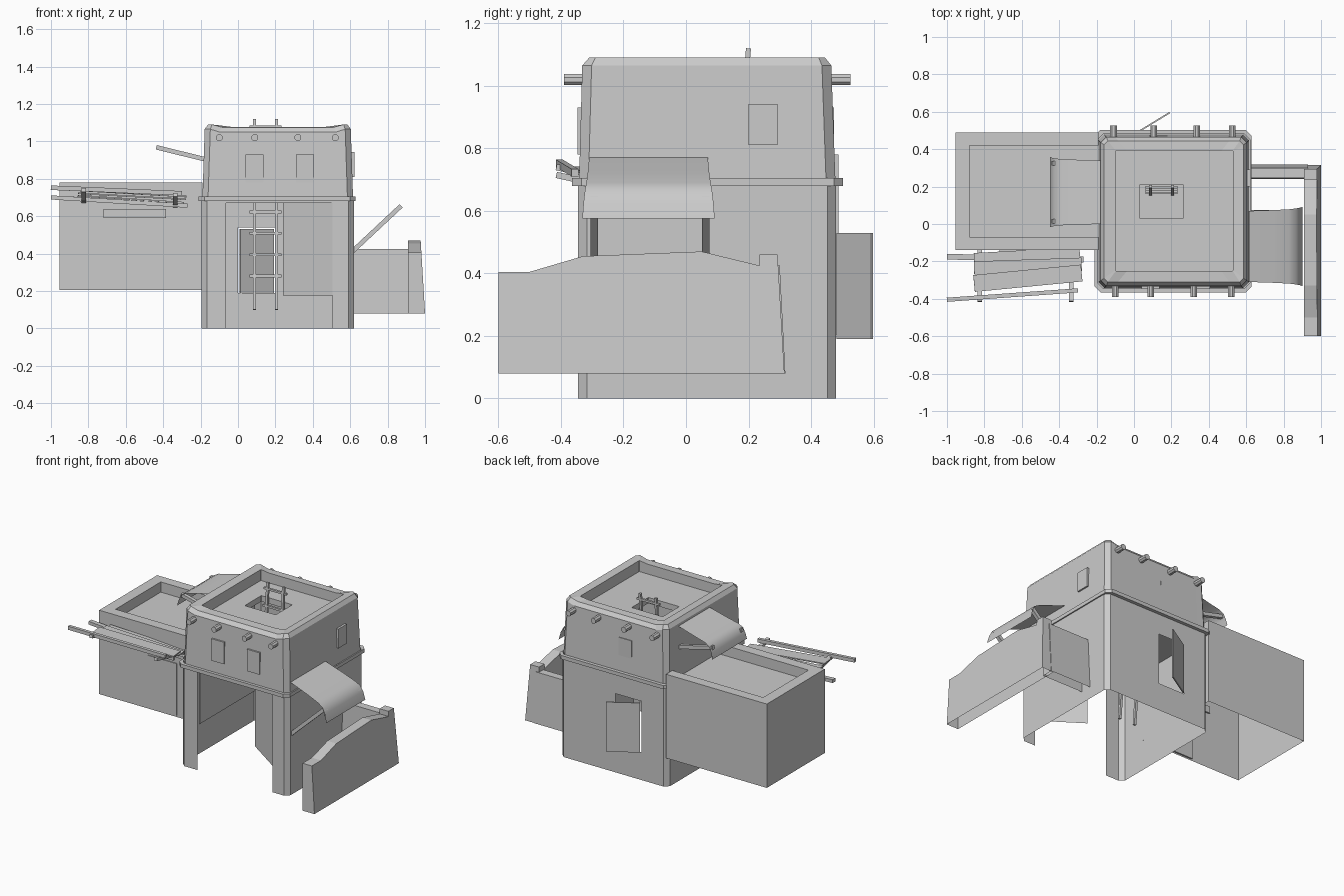
import bpy, bmesh, math
from mathutils import Vector

if "Cube" in bpy.data.objects:
    bpy.data.objects.remove(bpy.data.objects["Cube"])


def mesh(name, verts, faces):
    me = bpy.data.meshes.new(name)
    me.from_pydata([tuple(v) for v in verts], [], faces)
    bm = bmesh.new()
    bm.from_mesh(me)
    bmesh.ops.remove_doubles(bm, verts=bm.verts, dist=1e-5)
    bmesh.ops.recalc_face_normals(bm, faces=bm.faces)
    bm.to_mesh(me)
    bm.free()
    ob = bpy.data.objects.new(name, me)
    bpy.context.collection.objects.link(ob)
    return ob


def ring(x0, x1, y0, y1, z, c=0.03, sag=0.0):
    """Chamfered rectangle; front and back get two extra points that can sag."""
    a, b = x0 + 0.1 * (x1 - x0), x1 - 0.1 * (x1 - x0)
    return [(x0 + c, y0, z), (a, y0, z - sag), (b, y0, z - sag), (x1 - c, y0, z),
            (x1, y0 + c, z), (x1, y1 - c, z),
            (x1 - c, y1, z), (b, y1, z - sag), (a, y1, z - sag), (x0 + c, y1, z),
            (x0, y1 - c, z), (x0, y0 + c, z)]


def rect(x0, x1, y0, y1, z):
    return [(x0, y0, z), (x1, y0, z), (x1, y1, z), (x0, y1, z)]


def loft(name, rings, cap=False, closed=False):
    n = len(rings[0])
    verts = [v for r in rings for v in r]
    faces = []
    m = len(rings)
    for k in range(m if closed else m - 1):
        for i in range(n):
            j, l = (i + 1) % n, (k + 1) % m
            faces.append((k * n + i, k * n + j, l * n + j, l * n + i))
    if cap:
        faces.append(tuple(range((m - 1) * n, m * n)))
    return mesh(name, verts, faces)


def box(name, x0, x1, y0, y1, z0, z1):
    ob = loft(name, [rect(x0, x1, y0, y1, z0), rect(x0, x1, y0, y1, z1)], cap=True)
    bm = bmesh.new()
    bm.from_mesh(ob.data)
    bmesh.ops.holes_fill(bm, edges=bm.edges)
    bmesh.ops.recalc_face_normals(bm, faces=bm.faces)
    bm.to_mesh(ob.data)
    bm.free()
    return ob


def bar(name, p, q, w, h=None, sides=4):
    """Square or round bar between two points."""
    h = h or w
    p, q = Vector(p), Vector(q)
    d = (q - p).normalized()
    ref = Vector((0, 0, 1)) if abs(d.z) < 0.9 else Vector((0, 1, 0))
    u = d.cross(ref).normalized()
    v = u.cross(d)
    r = 0.5 / math.cos(math.pi / sides)
    offs = [u * w * r * math.cos(math.pi * (2 * i + 1) / sides) +
            v * h * r * math.sin(math.pi * (2 * i + 1) / sides) for i in range(sides)]
    verts = [p + o for o in offs] + [q + o for o in offs]
    faces = [(i, (i + 1) % sides, sides + (i + 1) % sides, sides + i) for i in range(sides)]
    faces += [tuple(range(sides)), tuple(range(sides, 2 * sides))]
    return mesh(name, verts, faces)


def sheet(name, p, q, z0, z1, hole=None):
    """Upright sheet wall from p to q, optional hole (start, end, bottom, top)."""
    p, q = Vector(p), Vector(q)
    length = (q - p).length
    cells = [(0, length, z0, z1)]
    if hole:
        a, b, c, d = hole
        cells = [(0, a, z0, z1), (b, length, z0, z1), (a, b, d, z1), (a, b, z0, c)]
    verts, faces = [], []
    for a, b, c, d in cells:
        if b - a < 1e-4 or d - c < 1e-4:
            continue
        n = len(verts)
        s, t = p.lerp(q, a / length), p.lerp(q, b / length)
        verts += [(s.x, s.y, c), (t.x, t.y, c), (t.x, t.y, d), (s.x, s.y, d)]
        faces.append((n, n + 1, n + 2, n + 3))
    return mesh(name, verts, faces)


# Lower storey: sheet walls with a wide front gate and a back hatch
X0, X1, Y0, Y1, C = -0.195, 0.62, -0.345, 0.48, 0.028
corners = [(X0 + C, Y0), (X1 - C, Y0), (X1, Y0 + C), (X1, Y1 - C),
           (X1 - C, Y1), (X0 + C, Y1), (X0, Y1 - C), (X0, Y0 + C)]
holes = {0: (0.102, 0.672, 0, 0.67), 4: (0.392, 0.592, 0.19, 0.54)}
for i in range(8):
    sheet("lower_wall", corners[i], corners[(i + 1) % 8], 0, 0.69, holes.get(i))
sheet("gate_leaf", (0.505, -0.34), (0.24, -0.16), 0.175, 0.67)
bar("back_hatch_leaf", (0.01, 0.485, 0.36), (0.19, 0.595, 0.36), 0.008, 0.34)
mesh("upper_floor", ring(X0, X1, Y0, Y1, 0.685), [tuple(range(12))])

# Cornice band between the storeys
loft("cornice", [ring(X0, X1, Y0, Y1, 0.68), ring(-0.21, 0.628, -0.365, 0.503, 0.68),
                 ring(-0.21, 0.628, -0.365, 0.503, 0.705),
                 ring(X0, X1, Y0, Y1, 0.705)], closed=True)

# Upper storey: tapered shell, sagging parapet, sunken roof and hatch
S = 0.015
loft("upper_storey", [
    ring(-0.19, 0.615, -0.342, 0.478, 0.70),
    ring(-0.178, 0.603, -0.332, 0.465, 1.065, 0.03, S),
    ring(-0.16, 0.585, -0.31, 0.445, 1.09, 0.02, S),
    ring(-0.10, 0.53, -0.25, 0.39, 1.085, 0.003, S / 2),
    ring(-0.10, 0.53, -0.25, 0.39, 1.01, 0.003),
    ring(0.03, 0.265, 0.03, 0.21, 1.01, 0.003),
    ring(0.03, 0.265, 0.03, 0.21, 0.97, 0.003)])

# Roof beam ends
for xf, xb in ((-0.1, -0.11), (0.09, 0.105), (0.32, 0.335), (0.52, 0.525)):
    bar("front_beam", (xf, -0.39, 1.02), (xf, -0.31, 1.02), 0.036, sides=8)
    bar("back_beam", (xb, 0.45, 1.02), (xb, 0.527, 1.02), 0.036, sides=8)

# Window panels
for x in (0.04, 0.31):
    box("front_window", x, x + 0.095, -0.347, -0.32, 0.78, 0.93)
box("side_window", 0.59, 0.622, 0.2, 0.292, 0.81, 0.942)
box("back_window", 0.08, 0.18, 0.45, 0.474, 0.79, 0.93)

# Ladder
def lad(x, z):
    return (x, 0.11 + 0.09 * (z - 0.1) / 1.02, z)

for x in (0.088, 0.207):
    bar("ladder_rail", lad(x, 0.1), lad(x, 1.12), 0.016)
for k in range(8):
    z = 0.28 + 0.114 * k
    bar("ladder_rung", lad(0.062, z), lad(0.232, z), 0.014)

# Left wing: open-bottomed shell with sunken roof
loft("left_wing", [rect(-0.955, -0.19, -0.14, 0.488, 0.205),
                   rect(-0.955, -0.19, -0.14, 0.488, 0.78),
                   rect(-0.88, -0.19, -0.07, 0.42, 0.78),
                   rect(-0.88, -0.19, -0.07, 0.42, 0.71)], cap=True)
box("wing_door", -0.58, -0.365, -0.146, -0.13, 0.215, 0.573)
box("wing_lintel", -0.72, -0.385, -0.15, -0.13, 0.59, 0.637)

# Timber canopy in front of the wing
bar("canopy_rail_inner", (-1.0, -0.175, 0.70), (-0.27, -0.19, 0.656), 0.03, 0.022)
bar("canopy_rail_outer", (-1.0, -0.405, 0.752), (-0.3, -0.355, 0.722), 0.022, 0.024)
for x, z in ((-0.825, 0.68), (-0.335, 0.655)):
    bar("canopy_crossbar", (x, -0.14, z), (x, -0.415, z + 0.06), 0.025, 0.02)
bar("canopy_plank", (-0.855, -0.185, 0.71), (-0.29, -0.155, 0.672), 0.06, 0.008)
bar("canopy_plank", (-0.855, -0.235, 0.722), (-0.28, -0.215, 0.69), 0.07, 0.008)
bar("canopy_plank", (-0.855, -0.318, 0.738), (-0.28, -0.262, 0.705), 0.09, 0.008)

# Cloth awnings on struts
def awning(name, profile, ya, yb, flare):
    n = len(profile)
    verts, faces = [], []
    for k, (x, z) in enumerate(profile):
        f = flare * k / (n - 1)
        verts += [(x, ya - f, z), (x, yb + f, z)]
    for k in range(n - 1):
        faces.append((2 * k, 2 * k + 1, 2 * k + 3, 2 * k + 2))
    ob = mesh(name, verts, faces)
    for p in ob.data.polygons:
        p.use_smooth = True

awning("right_awning", [(0.615, 0.77), (0.75, 0.722), (0.83, 0.69), (0.868, 0.668),
                        (0.888, 0.63), (0.902, 0.575)], -0.31, 0.07, 0.022)
awning("left_awning", [(-0.18, 1.05), (-0.31, 1.015), (-0.39, 0.995), (-0.425, 0.975),
                       (-0.44, 0.94), (-0.45, 0.90)], 0.0, 0.34, 0.018)
for y in (-0.293, 0.063):
    bar("right_strut", (0.61, y, 0.41), (0.872, y, 0.655), 0.024)
for y in (0.015, 0.325):
    bar("left_strut", (-0.18, y, 0.905), (-0.437, y, 0.968), 0.024)

# Yard wall: stepped profile with battered outer face, open underneath
prof = [(0.315, 0.08), (0.293, 0.46), (0.235, 0.46), (0.235, 0.425), (0.05, 0.47),
        (-0.33, 0.455), (-0.5, 0.405), (-0.6, 0.405), (-0.6, 0.08)]
n = len(prof)
verts = [(0.91, y, z) for y, z in prof]
verts += [(1.0 - 0.06 * (z - 0.08), y, z) for y, z in prof]
faces = [(i, i + 1, n + i + 1, n + i) for i in range(n - 1)]
mesh("yard_wall", verts, faces + [tuple(range(n)), tuple(range(n, 2 * n))])
loft("yard_back_wall", [rect(0.61, 0.93, 0.24, 0.318, 0.08),
                        rect(0.61, 0.93, 0.247, 0.3, 0.425)], cap=True)
